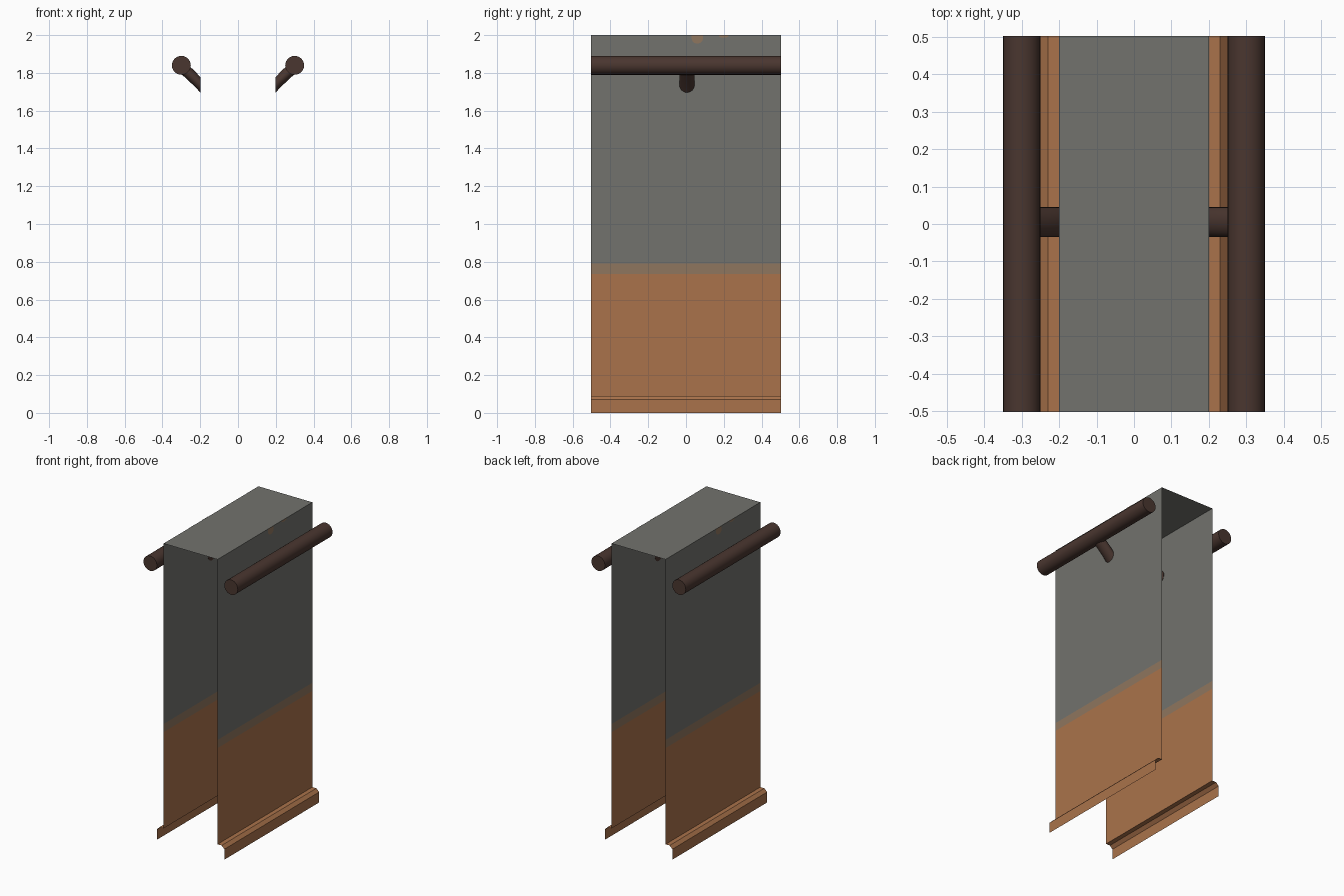
import bpy, bmesh, math
from mathutils import Vector

if "Cube" in bpy.data.objects:
    bpy.data.objects.remove(bpy.data.objects["Cube"])

HALF = 0.502  # half length along y


def material(name, rgb):
    m = bpy.data.materials.new(name)
    m.diffuse_color = (*rgb, 1)
    m.use_nodes = True
    m.node_tree.nodes["Principled BSDF"].inputs["Base Color"].default_value = m.diffuse_color
    return m


grey = material("concrete_grey", (0.168, 0.170, 0.155))
orange = material("rust_orange", (0.402, 0.171, 0.070))
blend = material("faded_rust", (0.275, 0.180, 0.114))
brown = material("dark_brown", (0.068, 0.037, 0.029))


def finish(name, bm, mats, smooth=False):
    me = bpy.data.meshes.new(name)
    bm.to_mesh(me)
    bm.free()
    for m in mats:
        me.materials.append(m)
    for p in me.polygons:
        p.use_smooth = smooth
    ob = bpy.data.objects.new(name, me)
    bpy.context.collection.objects.link(ob)
    if smooth:
        bpy.ops.object.select_all(action='DESELECT')
        ob.select_set(True)
        bpy.context.view_layer.objects.active = ob
        bpy.ops.object.shade_smooth_by_angle(angle=math.radians(40))
    return ob


def loft(bm, rings, caps=True):
    loops = [[bm.verts.new(p) for p in r] for r in rings]
    for a, b in zip(loops, loops[1:]):
        for i in range(len(a)):
            j = (i + 1) % len(a)
            bm.faces.new((a[i], a[j], b[j], b[i]))
    if caps:
        bm.faces.new(loops[0])
        bm.faces.new(loops[-1])
    bmesh.ops.recalc_face_normals(bm, faces=bm.faces)


# Wall shell: open-ended sheet with a stepped skirt, coloured by height
half = [(0.25, 0), (0.25, 0.07), (0.23, 0.09), (0.20, 0.09),
        (0.20, 0.735), (0.20, 0.79), (0.20, 2.0)]
profile = half + [(-x, z) for x, z in reversed(half)]
bm = bmesh.new()
rows = [[bm.verts.new((x, y, z)) for y in (-HALF, HALF)] for x, z in profile]
for a, b in zip(rows, rows[1:]):
    f = bm.faces.new((a[0], a[1], b[1], b[0]))
    h = f.calc_center_median().z
    f.material_index = 0 if h > 0.79 else (1 if h > 0.735 else 2)
for f in bm.faces:
    f.normal_update()
    c = f.calc_center_median()
    if f.normal.dot(Vector((c.x, 0, 1 if c.z > 1.99 else 0))) < 0:
        f.normal_flip()
finish("wall_shell", bm, (grey, blend, orange))

SEG = 24
angles = [2 * math.pi * i / SEG for i in range(SEG)]

for s, side in ((1, "right"), (-1, "left")):
    # Handrail
    bm = bmesh.new()
    loft(bm, [[(s * 0.3 + 0.05 * math.cos(a), y, 1.84 + 0.05 * math.sin(a))
               for a in angles] for y in (-HALF, HALF)])
    finish(side + "_handrail", bm, (brown,), True)

    # Slanted bracket, cut flush with the wall
    bm = bmesh.new()
    loft(bm, [[(s * x, 0.005 + 0.04 * math.cos(a), z + 0.041 * math.sin(a))
               for a in angles]
              for x, z in ((0.198, 1.735), (0.225, 1.765), (0.30, 1.835))])
    finish(side + "_bracket", bm, (brown,), True)

    # Small rust drips under the top edge
    for i, (y, w, d) in enumerate(((0.06, 0.03, 0.045), (0.20, 0.025, 0.014))):
        bm = bmesh.new()
        pts = [(s * (y - w), 2.0), (s * (y + w), 2.0)]
        pts += [(s * (y + w * math.cos(t)), 2.0 - d * (0.45 + 0.55 * math.sin(t)))
                for t in [math.pi * k / 6 for k in range(7)]]
        bm.faces.new([bm.verts.new((s * 0.2015, yy, z)) for yy, z in pts[:1] +
                      list(reversed(pts[2:])) + pts[1:2]])
        bmesh.ops.recalc_face_normals(bm, faces=bm.faces)
        for f in bm.faces:
            if f.normal.x * s < 0:
                f.normal_flip()
        finish(f"{side}_drip_{i + 1}", bm, (blend,))
